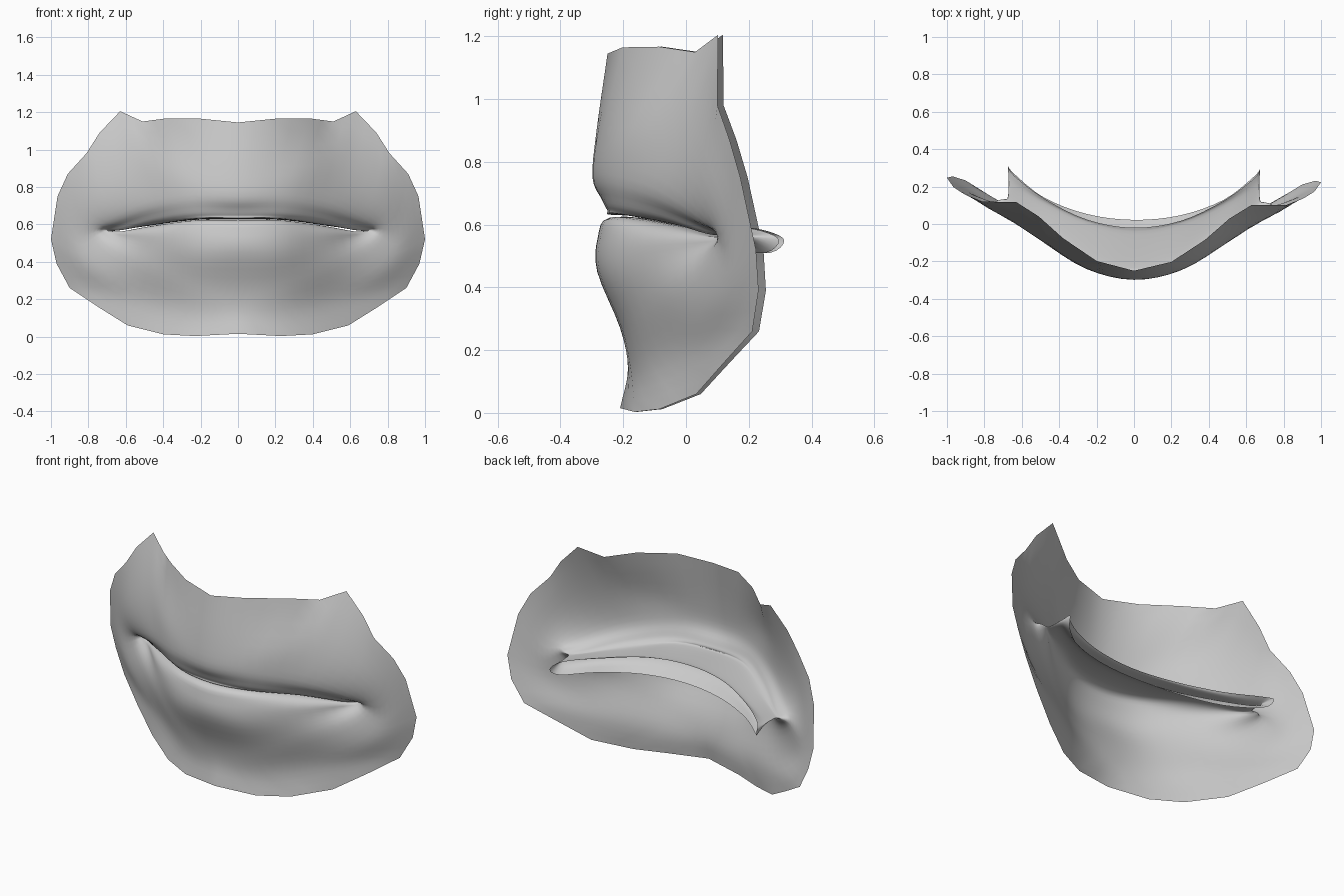
import bpy, bmesh
from mathutils import Vector

# Rings run clockwise from top centre, past the mouth corner, to bottom centre (one half).
# Outer rim of the skin patch, kept angular
RIM = [(0, -.25, 1.145), (.2, -.2, 1.165), (.38, -.08, 1.167), (.51, .035, 1.15),
       (.63, .11, 1.205), (.74, .11, 1.09), (.81, .11, .98), (.91, .15, .87), (.965, .185, .75),
       (1, .235, .52), (.97, .243, .39), (.9, .222, .26), (.75, .13, .16), (.59, .04, .06),
       (.4, -.08, .012), (.23, -.16, .003), (0, -.21, .015)]
# Surrounding skin
SKIN = [(0, -.285, .9), (.3, -.205, .91), (.56, -.03, .9), (.78, .075, .74), (.86, .145, .54),
        (.78, .11, .36), (.54, .01, .22), (.25, -.14, .15), (0, -.185, .14)]
# Outer edge of the lips
LIP_EDGE = [(0, -.298, .75), (.25, -.245, .76), (.49, -.1, .72), (.68, .04, .63), (.76, .11, .56),
            (.68, .06, .47), (.48, -.07, .37), (.24, -.18, .29), (0, -.21, .27)]
# Crest of the lips
LIP_CREST = [(0, -.268, .68), (.24, -.23, .68), (.46, -.085, .645), (.64, .065, .59), (.72, .12, .57),
             (.64, .075, .53), (.46, -.09, .49), (.23, -.24, .45), (0, -.283, .45)]
LIP_ROLL = [(0, -.25, .645), (.23, -.215, .644), (.45, -.065, .615), (.63, .075, .575), (.695, .125, .567),
            (.63, .075, .553), (.45, -.085, .565), (.23, -.235, .57), (0, -.281, .56)]
# Mouth line
MOUTH = [(0, -.235, .631), (.22, -.19, .63), (.44, -.03, .602), (.62, .085, .57), (.675, .135, .565),
         (.62, .085, .563), (.44, -.035, .595), (.22, -.195, .622), (0, -.243, .622)]
# Inner lips folded back into the mouth
INNER = [(0, -.06, .63), (.25, -.01, .622), (.48, .1, .592), (.635, .19, .572), (.67, .22, .562),
         (.635, .19, .55), (.48, .09, .57), (.25, -.03, .598), (0, -.07, .608)]
INNER_EDGE = [(0, -.02, .635), (.25, .02, .628), (.48, .13, .602), (.64, .25, .58), (.675, .305, .55),
              (.64, .26, .51), (.48, .135, .52), (.25, .05, .54), (0, .022, .548)]


def spline(pts, t):
    """Catmull-Rom point at t in 0..len-1; ends continue straight."""
    i = min(int(t), len(pts) - 2)
    f = t - i
    b, c = pts[i], pts[i + 1]
    a = pts[i - 1] if i > 0 else 2 * b - c
    d = pts[i + 2] if i + 2 < len(pts) else 2 * c - b
    return .5 * (2 * b + (c - a) * f + (2 * a - 5 * b + 4 * c - d) * f * f
                 + (3 * b - a - 3 * c + d) * f ** 3)


def half_ring(pts):
    """Mirror past the ends so the ring is smooth over the centre line."""
    v = [Vector(p) for p in pts]
    flip = lambda p: Vector((-p.x, p.y, p.z))
    return [flip(v[1])] + v + [flip(v[-2])]


def along_rim(s):
    t = s * (len(RIM) - 1)
    i = min(int(t), len(RIM) - 2)
    return Vector(RIM[i]).lerp(Vector(RIM[i + 1]), t - i)


HALF, SUB = 32, 4
rings = [half_ring(r) for r in (SKIN, LIP_EDGE, LIP_CREST, LIP_ROLL, MOUTH, INNER, INNER_EDGE)]
columns = []
for k in range(2 * HALF):
    side = 1 if k <= HALF else -1
    s = (k if k <= HALF else 2 * HALF - k) / HALF
    ctrl = [along_rim(s)] + [spline(r, 1 + s * 8) for r in rings]
    col = [spline(ctrl, j / SUB) for j in range((len(ctrl) - 1) * SUB + 1)]
    # slight skew: the left side sits a little further back
    columns.append([(side * p.x, p.y - .012 * side * p.x, max(p.z, 0)) for p in col])

# Build the one continuous open surface
bm = bmesh.new()
grid = [[bm.verts.new(p) for p in col] for col in columns]
for k, a in enumerate(grid):
    b = grid[(k + 1) % len(grid)]
    for j in range(len(a) - 1):
        bm.faces.new((a[j], a[j + 1], b[j + 1], b[j])).smooth = True
mesh = bpy.data.meshes.new("lips")
bm.to_mesh(mesh)
bm.free()
lips = bpy.data.objects.new("lips", mesh)
bpy.context.collection.objects.link(lips)
